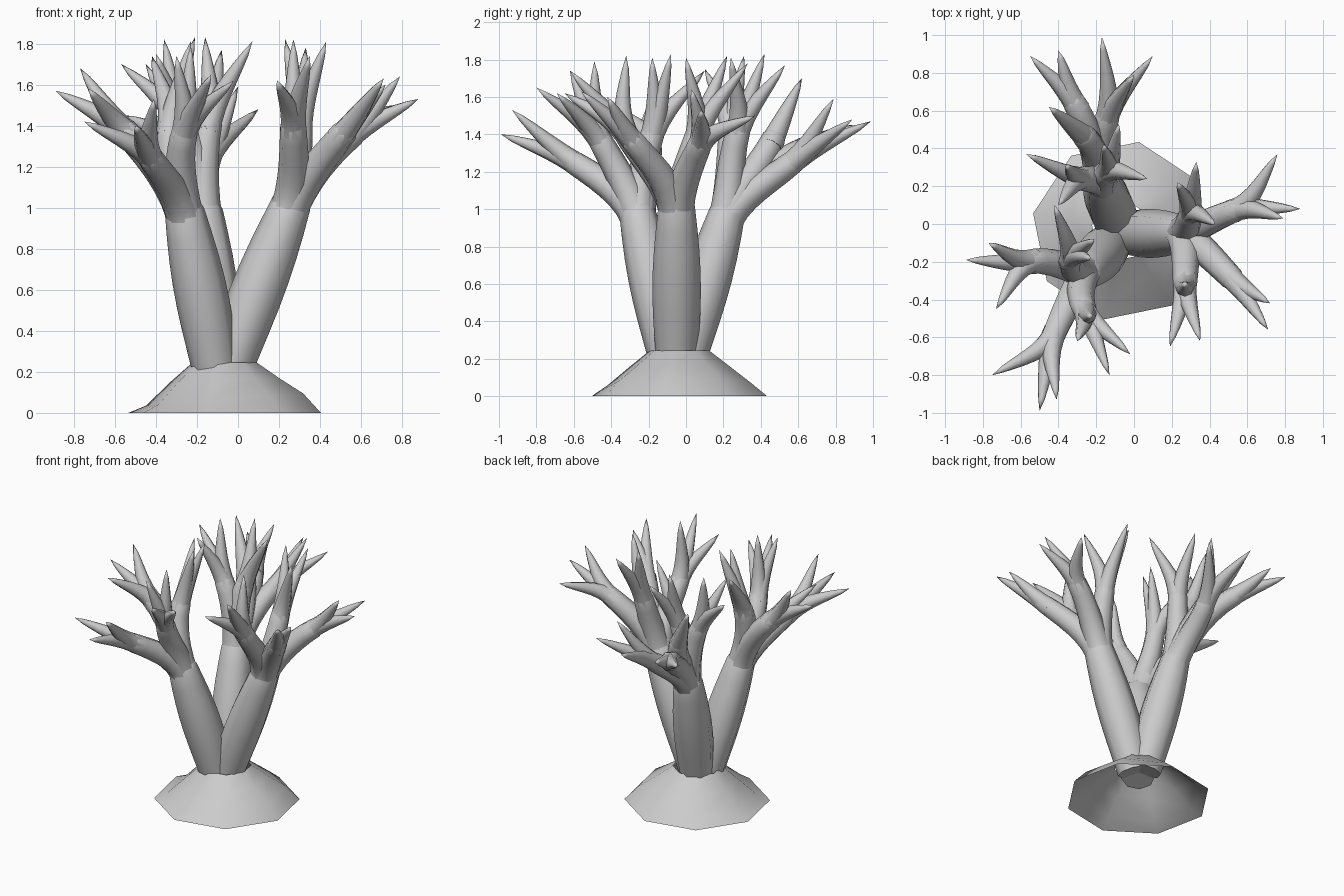
import bpy, bmesh, math
from mathutils import Vector
from mathutils.geometry import interpolate_bezier

cube = bpy.data.objects.get("Cube")
if cube:
    bpy.data.objects.remove(cube, do_unlink=True)

SIDES = 8
GREY = (0.6, 0.6, 0.6, 1.0)

bark = bpy.data.materials.new("light_grey")
bark.use_nodes = True
bark.diffuse_color = GREY
bark.node_tree.nodes["Principled BSDF"].inputs["Base Color"].default_value = GREY


def finish(bm, name):
    """Turn a bmesh into a smooth shaded object."""
    bmesh.ops.recalc_face_normals(bm, faces=bm.faces)
    mesh = bpy.data.meshes.new(name)
    bm.to_mesh(mesh)
    bm.free()
    mesh.materials.append(bark)
    obj = bpy.data.objects.new(name, mesh)
    bpy.context.collection.objects.link(obj)
    bpy.ops.object.select_all(action="DESELECT")
    obj.select_set(True)
    bpy.context.view_layer.objects.active = obj
    bpy.ops.object.shade_smooth_by_angle(angle=math.radians(60))
    return obj


def bridge(bm, lower, upper):
    """Join two rings of equal length with quads."""
    for i in range(len(lower)):
        j = (i + 1) % len(lower)
        bm.faces.new((lower[i], lower[j], upper[j], upper[i]))


def tube(bm, start, start_dir, end, end_dir, radius, steps=8):
    """Sweep a tapered tube along a bent path; radius is a function of 0..1."""
    reach = (end - start).length / 3
    path = interpolate_bezier(start, start + start_dir.normalized() * reach,
                              end - end_dir.normalized() * reach, end, steps)
    rings = [(p, radius(i / (steps - 1))) for i, p in enumerate(path)]
    point = rings.pop()
    if point[1] > 0:
        # Rounded end
        r, axis = point[1], end_dir.normalized()
        rings += [point, (end + axis * r * 0.5, r * 0.8)]
        point = (end + axis * r * 0.8, 0)
    centres = [p for p, r in rings] + [point[0]]
    side = Vector((1, 0, 0))
    previous = None
    for k, (centre, r) in enumerate(rings):
        axis = (centres[k + 1] - centres[max(k - 1, 0)]).normalized()
        side = (side - axis * side.dot(axis)).normalized()
        other = axis.cross(side)
        ring = []
        for i in range(SIDES):
            a = math.tau * i / SIDES
            ring.append(bm.verts.new(centre + (side * math.cos(a) + other * math.sin(a)) * r))
        if previous:
            bridge(bm, previous, ring)
        else:
            bm.faces.new(ring)
        previous = ring
    apex = bm.verts.new(point[0])
    for i in range(SIDES):
        bm.faces.new((previous[i], previous[(i + 1) % SIDES], apex))


def stem(name, foot, fork, limbs):
    """One trunk with its limbs, each limb ending in pointed twigs."""
    foot, fork = Vector(foot), Vector(fork)
    lean = fork - foot
    bm = bmesh.new()
    tube(bm, foot, lean + Vector((0, 0, 0.2)), fork, lean,
         lambda t: 0.11 - 0.013 * t + 0.026 * math.sin(math.pi * t))
    finish(bm, name + "_trunk")

    limb_bm, twig_bm = bmesh.new(), bmesh.new()
    root = fork - lean.normalized() * 0.1
    for joint, tips in limbs:
        joint = Vector(joint)
        tips = [Vector(t) for t in tips]
        heading = sum(tips, Vector()) / len(tips) - joint
        tube(limb_bm, root, lean, joint, heading, lambda t: 0.095 - 0.031 * t ** 0.8)
        hidden = joint - heading.normalized() * 0.05
        for tip in tips:
            tube(twig_bm, hidden, heading, tip, tip - joint,
                 lambda t: 0.065 * (1 - t) ** 0.68)
    finish(limb_bm, name + "_limbs")
    finish(twig_bm, name + "_twigs")


# Mound: open octagonal skirt, fuller on the left side
bm = bmesh.new()
previous = None
for r, z, swell in ((0.478, 0, 0), (0.39, 0.065, 0.03), (0.27, 0.16, 0.01), (0.16, 0.245, 0)):
    ring = []
    for i in range(8):
        a = math.radians(79) + math.tau * i / 8
        ring.append(bm.verts.new((r * math.cos(a) - 0.065, r * math.sin(a) - 0.035,
                                  z + swell * math.cos(a))))
    if previous:
        bridge(bm, previous, ring)
    previous = ring
finish(bm, "mound")

# Trunk leaning to the back
stem("back", (-0.09, 0, 0.2), (-0.17, 0.22, 0.98), (
    ((-0.14, 0.57, 1.25), ((-0.17, 0.99, 1.47), (0.1, 0.89, 1.48), (0, 0.79, 1.59))),
    ((-0.32, 0.65, 1.33), ((-0.55, 0.89, 1.45), (-0.4, 0.92, 1.45))),
    ((-0.27, 0.47, 1.38), ((-0.45, 0.62, 1.7),)),
    ((-0.14, 0.28, 1.42), ((0.07, 0.24, 1.81), (-0.08, 0.53, 1.77), (-0.16, 0.42, 1.83))),
    ((-0.28, 0.24, 1.42), ((-0.57, 0.37, 1.7), (-0.4, 0.1, 1.75), (-0.36, 0.31, 1.82))),
))

# Trunk leaning to the left side
stem("left", (-0.045, -0.05, 0.2), (0.26, -0.05, 1.02), (
    ((0.56, 0.08, 1.36), ((0.76, 0.37, 1.5), (0.88, 0.08, 1.53), (0.79, 0.03, 1.64))),
    ((0.3, 0.06, 1.4), ((0.33, 0.33, 1.78), (0.23, 0.22, 1.82), (0.43, 0, 1.81))),
    ((0.52, -0.29, 1.37), ((0.72, -0.42, 1.6), (0.71, -0.56, 1.63))),
    ((0.27, -0.32, 1.4), ((0.19, -0.65, 1.62), (0.35, -0.62, 1.74), (0.27, -0.32, 1.82))),
))

# Trunk leaning to the front
stem("front", (-0.11, -0.09, 0.2), (-0.26, -0.26, 0.98), (
    ((-0.56, -0.2, 1.38), ((-0.89, -0.19, 1.57), (-0.77, -0.1, 1.68), (-0.73, -0.45, 1.58))),
    ((-0.43, -0.6, 1.25), ((-0.5, -0.99, 1.4), (-0.41, -0.93, 1.53), (-0.75, -0.8, 1.42))),
    ((-0.26, -0.46, 1.37), ((-0.13, -0.8, 1.65), (-0.02, -0.69, 1.62),
                            (-0.3, -0.62, 1.74), (-0.23, -0.49, 1.79))),
    ((-0.33, -0.18, 1.4), ((-0.21, -0.08, 1.83), (-0.42, 0.1, 1.74), (-0.23, -0.18, 1.81))),
))
